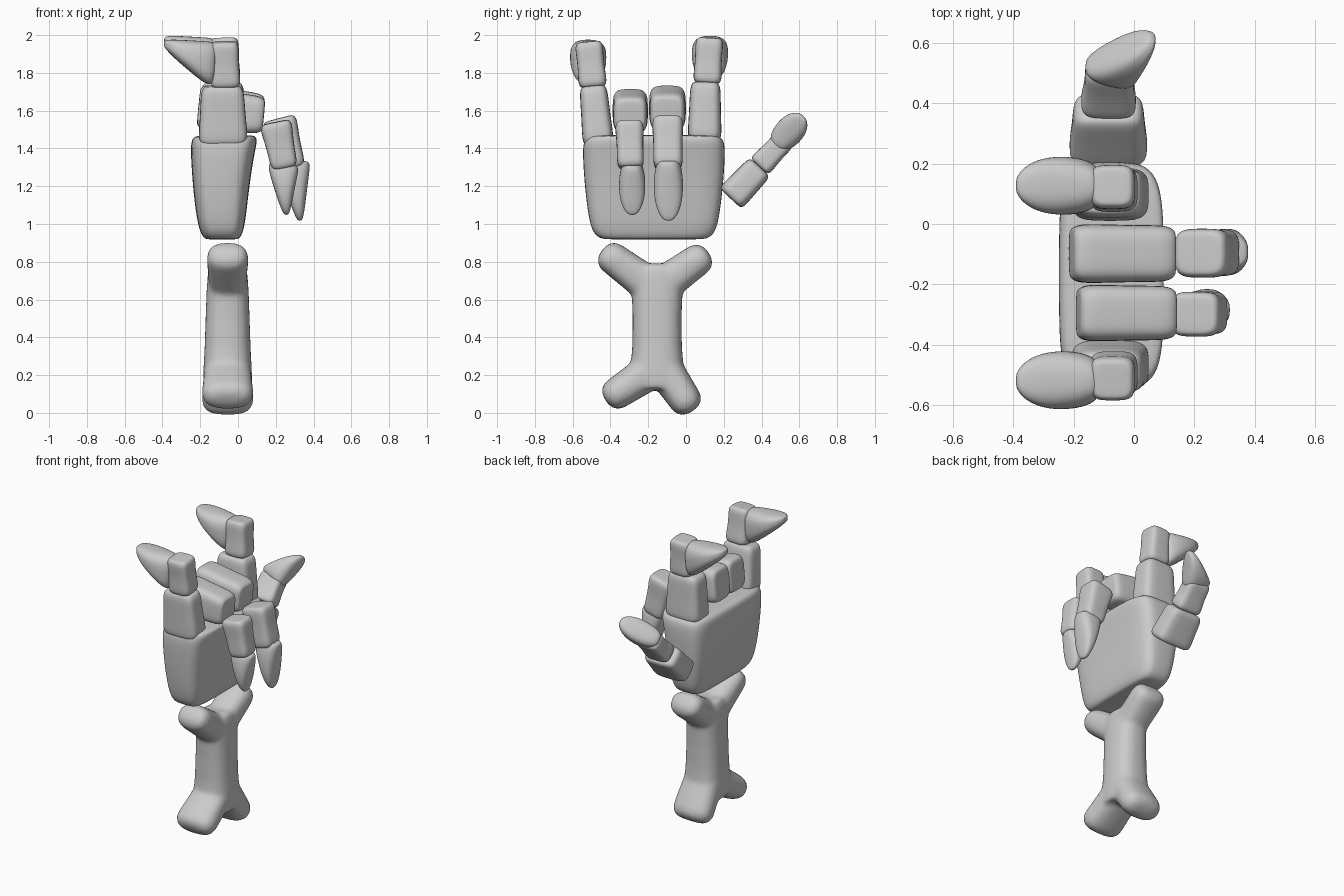
import bpy, bmesh
from math import cos, sin, pi
from mathutils import Vector

if "Cube" in bpy.data.objects:
    bpy.data.objects.remove(bpy.data.objects["Cube"])


def power(v, p):
    return abs(v) ** p * (1 if v >= 0 else -1)


def loft(bm, start, end, normal, rows, e=4.0, count=24):
    """Rings along start->end; row = (distance, low, high, half width), low/high along normal."""
    start, end = Vector(start), Vector(end)
    d = (end - start).normalized()
    n = Vector(normal)
    n = (n - d * n.dot(d)).normalized()
    w = d.cross(n)
    rings = []
    for s, lo, hi, hw in rows:
        ring = []
        for i in range(count):
            a = 2 * pi * (i + 0.5) / count
            u = (lo + hi) / 2 + (hi - lo) / 2 * power(cos(a), 2 / e)
            ring.append(bm.verts.new(start + d * s + n * u + w * hw * power(sin(a), 2 / e)))
        rings.append(ring)
    for r0, r1 in zip(rings, rings[1:]):
        for i in range(count):
            j = (i + 1) % count
            bm.faces.new((r0[i], r0[j], r1[j], r1[i]))
    bm.faces.new(rings[0][::-1])
    bm.faces.new(rings[-1])


def finish(bm, name):
    bmesh.ops.recalc_face_normals(bm, faces=bm.faces)
    for f in bm.faces:
        f.smooth = True
    me = bpy.data.meshes.new(name)
    bm.to_mesh(me)
    bm.free()
    ob = bpy.data.objects.new(name, me)
    bpy.context.collection.objects.link(ob)
    return ob


def solid(name, start, end, normal, rows, e=4.0):
    bm = bmesh.new()
    loft(bm, start, end, normal, rows, e)
    m = finish(bm, name).modifiers.new("smooth", 'SUBSURF')
    m.levels = m.render_levels = 2


def segment(name, start, end, h0, h1, w0, w1, normal=(1, 0, 0), waist=0.98):
    """Tapered soft block used for the finger bones."""
    length = (Vector(end) - Vector(start)).length
    rows = []
    for f, k in ((0, .7), (.015, .84), (.07, .96), (.18, 1), (.5, waist),
                 (.82, 1), (.93, .96), (.985, .84), (1, .7)):
        h, w = h0 + (h1 - h0) * f, w0 + (w1 - w0) * f
        rows.append((f * length, -h * k, h * k, w * k))
    solid(name, start, end, normal, rows)


def tip(name, start, end, normal, thick, half):
    """Wedge fingertip: flat oval pad on the normal side, thick at its base."""
    length = (Vector(end) - Vector(start)).length
    shape = ((0, -.82, -.1, .55), (.02, -.93, -.04, .68), (.1, -1, 0, .86), (.3, -.86, 0, 1),
             (.55, -.64, 0, 1), (.75, -.46, 0, .87), (.9, -.3, -.01, .62),
             (.97, -.22, -.03, .38), (1, -.16, -.07, .18))
    solid(name, start, end, normal,
          [(f * length, lo * thick, hi * thick, w * half) for f, lo, hi, w in shape], 2.7)


# Palm
solid("palm", (0, -.17, 0), (0, -.17, 1), (1, 0, 0),
      [(.917, -.16, -.01, .25), (.925, -.18, .01, .29), (.955, -.2, .027, .325),
       (1.03, -.22, .042, .347), (1.2, -.24, .06, .368), (1.36, -.25, .085, .378),
       (1.425, -.25, .1, .376), (1.46, -.24, .1, .36), (1.472, -.2, .08, .32)], 4.5)

# Raised fingers: lower, upper and tip
for name, y0, y1, y2, y3, dz, w in (("index", .098, .103, .112, .125, 0, .092),
                                    ("little", -.463, -.492, -.492, -.516, -.02, .085)):
    segment(name + "_lower", (-.078, y0, 1.44 + dz), (-.083, y1, 1.752 + dz), .134, .112, w, w - .012)
    segment(name + "_upper", (-.066, y2, 1.745 + dz), (-.072, y3, 1.985 + dz), .082, .075, .076, .074,
            waist=.93)
    tip(name + "_tip", (-.115, y3, 1.985 + dz), (-.39, y3 + (.004 if y3 > 0 else -.004), 2.0 + dz),
        (0, 0, 1), .235, .097)

# Curled fingers
segment("middle_lower", (-.21, -.098, 1.622), (.135, -.098, 1.588), .122, .1, .1, .094)
segment("middle_upper", (.215, -.097, 1.56), (.285, -.095, 1.295), .095, .074, .084, .078, waist=.94)
tip("middle_tip", (.385, -.093, 1.33), (.345, -.093, 1.015), (1, 0, 0), .17, .078)
segment("ring_lower", (-.187, -.295, 1.605), (.138, -.295, 1.575), .12, .098, .096, .09)
segment("ring_upper", (.197, -.3, 1.54), (.247, -.293, 1.297), .088, .07, .077, .071, waist=.94)
tip("ring_tip", (.325, -.285, 1.305), (.272, -.285, 1.045), (1, 0, 0), .165, .07)

# Thumb
segment("thumb_lower", (-.085, .235, 1.135), (-.085, .392, 1.302), .134, .115, .085, .076)
segment("thumb_middle", (-.085, .388, 1.305), (-.08, .525, 1.45), .095, .08, .068, .06, waist=.93)
tip("thumb_tip", (0, .47, 1.405), (.08, .615, 1.565), (1, 0, 0), .185, .077)

# Forearm bone: shaft with two forks at each end, fused and smoothed
bone = bmesh.new()
loft(bone, (-.055, -.153, 0), (-.055, -.153, 1), (1, 0, 0),
     [(.13, -.13, .13, .1), (.2, -.13, .13, .145), (.35, -.122, .122, .132), (.5, -.117, .117, .13),
      (.64, -.112, .112, .135), (.74, -.105, .105, .13), (.79, -.09, .09, .07)], 2.6)
for y0, z0, y1, z1, depth, r in ((-.2, .68, -.445, .86, .11, .085), (-.12, .68, .118, .85, .11, .085),
                                 (-.19, .22, -.425, .065, .137, .085), (-.12, .24, .035, .01, .137, .087)):
    a, b = Vector((-.055, y0, z0)), Vector((-.055, y1, z1))
    L = (b - a).length
    rows = [(0, -depth * .9, depth * .9, r * 1.15)]
    for f, k in ((L - .075, 1), (L - .045, .95), (L - .02, .78), (L - .005, .5), (L, .2)):
        rows.append((f, -depth * k ** .6, depth * k ** .6, r * k))
    loft(bone, a, b, (1, 0, 0), rows, 2.5)
arm = finish(bone, "forearm")
m = arm.modifiers.new("fuse", 'REMESH')
m.mode = 'VOXEL'
m.voxel_size = .013
m.use_smooth_shade = True
m = arm.modifiers.new("soften", 'SMOOTH')
m.factor = .5
m.iterations = 14
